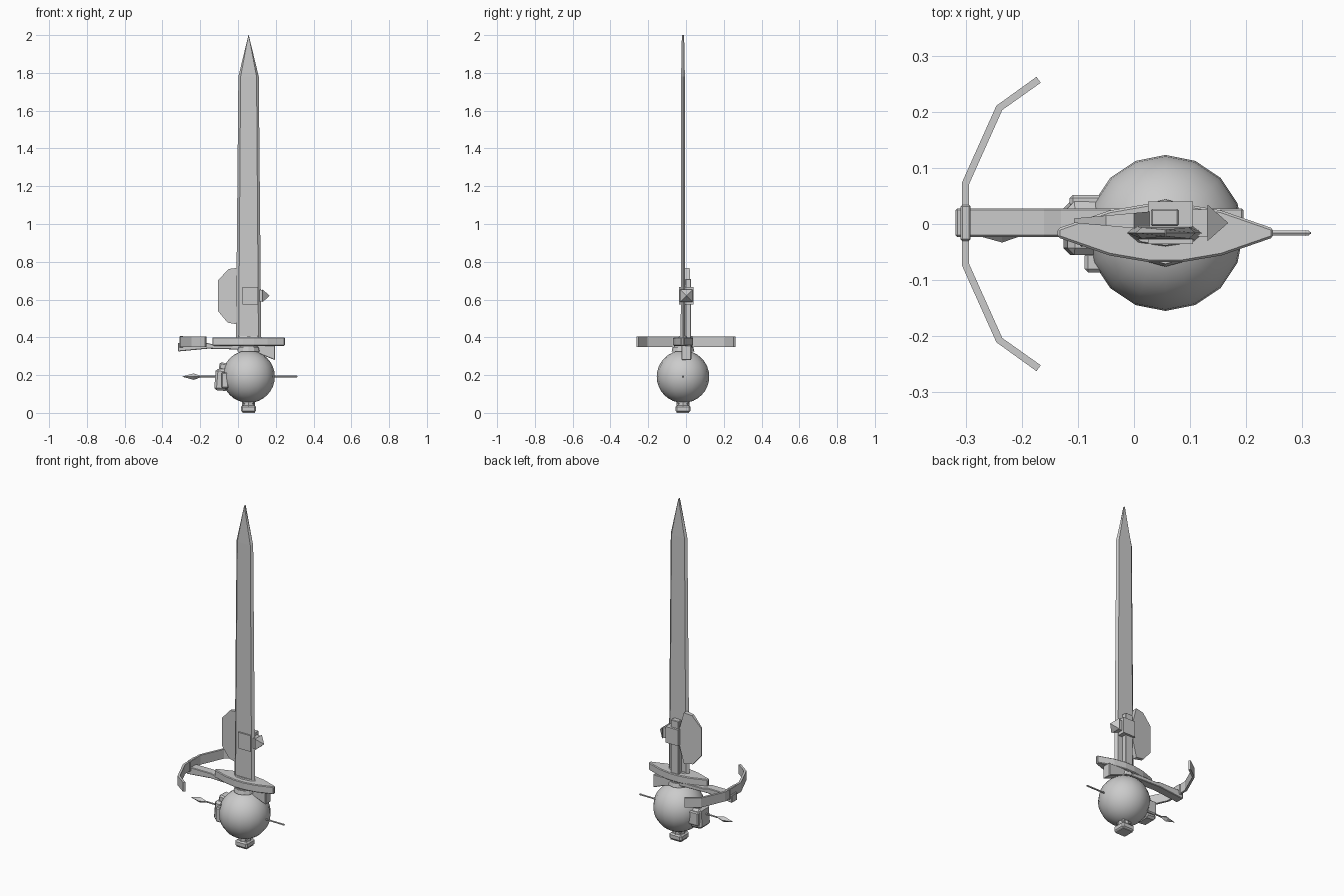
import bpy, bmesh, math
from mathutils import Vector

if "Cube" in bpy.data.objects:
    bpy.data.objects.remove(bpy.data.objects["Cube"])

CX, CY = 0.056, -0.016   # shared sword axis


def finish(name, bm, bevel=0.0):
    bmesh.ops.recalc_face_normals(bm, faces=bm.faces)
    me = bpy.data.meshes.new(name)
    bm.to_mesh(me)
    bm.free()
    ob = bpy.data.objects.new(name, me)
    bpy.context.collection.objects.link(ob)
    if bevel:
        m = ob.modifiers.new("bevel", 'BEVEL')
        m.width, m.segments = bevel, 1
    return ob


def box(name, x, y, z, bevel=0.0, tilt=0.0):
    bm = bmesh.new()
    bmesh.ops.create_cube(bm, size=1)
    for v in bm.verts:
        v.co = Vector((v.co.x * (x[1] - x[0]), v.co.y * (y[1] - y[0]), v.co.z * (z[1] - z[0])))
    ob = finish(name, bm, bevel)
    ob.location = [(a[0] + a[1]) / 2 for a in (x, y, z)]
    ob.rotation_euler.y = tilt
    return ob


def loft(name, rings, bevel=0.0):
    """Skin a list of equal-length rings and cap both ends."""
    bm = bmesh.new()
    vs = [[bm.verts.new(p) for p in r] for r in rings]
    n = len(vs[0])
    for a, b in zip(vs, vs[1:]):
        for i in range(n):
            j = (i + 1) % n
            bm.faces.new((a[i], a[j], b[j], b[i]))
    bm.faces.new(vs[0])
    bm.faces.new(vs[-1])
    bmesh.ops.remove_doubles(bm, verts=bm.verts, dist=1e-5)
    return finish(name, bm, bevel)


def cone(name, r1, r2, a, b, sides, spin=0.0):
    """Tapered prism between two points."""
    a, b = Vector(a), Vector(b)
    bm = bmesh.new()
    bmesh.ops.create_cone(bm, cap_ends=True, segments=sides, radius1=r1, radius2=r2, depth=(b - a).length)
    for v in bm.verts:
        c, s = math.cos(spin), math.sin(spin)
        v.co.x, v.co.y = c * v.co.x - s * v.co.y, s * v.co.x + c * v.co.y
    ob = finish(name, bm)
    ob.location = (a + b) / 2
    ob.rotation_euler = (b - a).to_track_quat('Z', 'Y').to_euler()
    return ob


# Sword blade: hexagonal section narrowing to a point
def blade_ring(z, w, t):
    return [(CX + x, CY + y, z) for x, y in
            ((-w, 0), (-w * .78, -t), (w * .78, -t), (w, 0), (w * .78, t), (-w * .78, t))]


loft("sword_blade", [blade_ring(0.38, .067, .012), blade_ring(1.78, .054, .01), blade_ring(2.0, .001, .006)])
cone("blade_collar", .072, .062, (CX, CY, .395), (CX, CY, .407), 8).scale.y = .35

# Crossguard: lens outline, mirrored around the sword axis
half = [(-.192, .008), (-.1, .04), (-.03, .052), (.03, .052), (.1, .04), (.192, .008)]
outline = half + [(-x, -y) for x, y in half]
loft("crossguard", [[(CX + x, CY + y, z) for x, y in outline] for z in (.355, .4)], .004)

# Grip, neck rings and square pommel
cone("sword_grip", .035, .035, (CX, CY, .03), (CX, CY, .36), 8)
cone("neck_ring", .06, .055, (CX, CY, .325), (CX, CY, .348), 12)
cone("neck_collar", .048, .048, (CX, CY, .345), (CX, CY, .358), 12)
box("pommel", (CX - .04, CX + .04), (CY - .04, CY + .04), (.003, .04), .008)
box("pommel_base", (CX - .033, CX + .033), (CY - .033, CY + .033), (0, .01))
box("pommel_neck", (CX - .03, CX + .03), (CY - .03, CY + .03), (.045, .075), .006)

# Ball
bm = bmesh.new()
bmesh.ops.create_uvsphere(bm, u_segments=16, v_segments=16, radius=.139)
ball = finish("ball", bm)
ball.location = (CX, CY, .192)
for p in ball.data.polygons:
    p.use_smooth = True

# Arrow through the ball
cone("arrow_shaft", .005, .005, (-.21, CY, .192), (.312, CY, .192), 6)
cone("arrow_nock", .006, .002, (.305, CY, .192), (.315, CY, .192), 6)
loft("arrow_head", [[(x, CY - r, .192), (x, CY, .192 - r), (x, CY + r, .192), (x, CY, .192 + r)]
                    for x, r in ((-.295, .0005), (-.235, .017), (-.2, .005))])

# Crossbow stock
stock = [(-.318, .325), (-.318, .37), (-.16, .37), (-.13, .362), (.195, .358),
         (.195, .28), (.12, .31), (.02, .335), (-.16, .34)]
loft("crossbow_stock", [[(x, y, z) for x, z in stock] for y in (-.023, .028)], .003)

# Crossbow bow: bent flat strip
limb = [(-.17, .257), (-.24, .207), (-.3, .073)]
path = limb + [(x, -y) for x, y in reversed(limb)]
rings = []
for i, p in enumerate(path):
    a, b = path[max(i - 1, 0)], path[min(i + 1, len(path) - 1)]
    d = Vector((b[0] - a[0], b[1] - a[1])).normalized()
    nx, ny = -d.y * .0065, d.x * .0065
    rings.append([(p[0] + s * nx, p[1] + s * ny, z) for s, z in ((1, .35), (1, .405), (-1, .405), (-1, .35))])
loft("crossbow_bow", rings)
box("bow_mount", (-.309, -.291), (-.03, .034), (.345, .408), .003)

# Axe: handle, head block, blade thinning to its edge, rear spike
box("axe_handle", (.03, .08), (-.004, .027), (.3, .71), .003)
box("axe_head", (.025, .105), (-.036, .04), (.573, .667))
box("axe_socket", (.1, .133), (-.022, .026), (.59, .65))
cone("axe_spike", .046, 0, (.131, .002, .62), (.168, .002, .62), 4, math.pi / 4)
edge = [(.03, .66), (.0, .768), (-.05, .762), (-.107, .7), (-.107, .54), (-.055, .478), (.0, .468), (.03, .58)]
loft("axe_blade", [[(x, .006 + s * (.004 + .09 * (x + .107)), z) for x, z in edge] for s in (-1, 1)])

# Clasp block on the side of the ball
box("clasp_body", (-.122, -.05), (-.055, .04), (.118, .232), .012, .08)
box("clasp_top", (-.1, -.055), (-.04, .025), (.225, .265), .008, .2)
box("clasp_front", (-.088, -.05), (-.086, -.05), (.13, .215), .006)
box("clasp_back", (-.115, -.05), (.03, .052), (.14, .22), .006)
